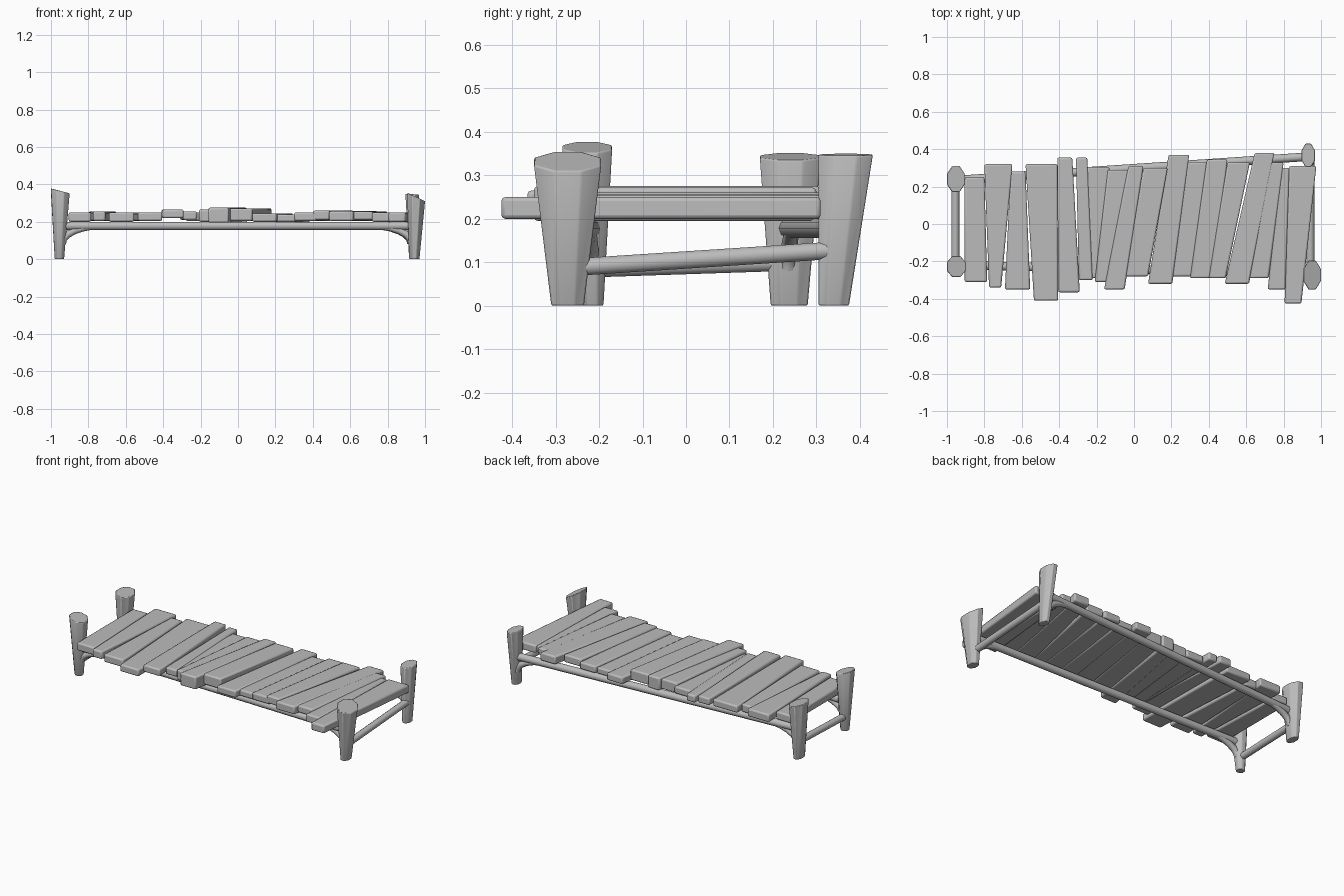
import bpy, bmesh, math
from mathutils import Vector

old = bpy.data.objects.get("Cube")
if old:
    bpy.data.objects.remove(old, do_unlink=True)

wood = bpy.data.materials.new("grey_wood")
wood.use_nodes = True
GREY = (0.5, 0.5, 0.5, 1)
wood.diffuse_color = GREY
wood.node_tree.nodes["Principled BSDF"].inputs["Base Color"].default_value = GREY


def finish(name, bm, bevel=0.0, angle=50):
    bmesh.ops.recalc_face_normals(bm, faces=bm.faces)
    mesh = bpy.data.meshes.new(name)
    bm.to_mesh(mesh)
    bm.free()
    ob = bpy.data.objects.new(name, mesh)
    bpy.context.collection.objects.link(ob)
    mesh.materials.append(wood)
    if bevel:
        mod = ob.modifiers.new("worn_edges", 'BEVEL')
        mod.width = bevel
        mod.segments = 2
    bpy.ops.object.select_all(action='DESELECT')
    ob.select_set(True)
    bpy.context.view_layer.objects.active = ob
    bpy.ops.object.shade_smooth_by_angle(angle=math.radians(angle))


def loft(name, rings, bevel=0.0, angle=50):
    """Skin a list of equal rings of points and cap both ends."""
    bm = bmesh.new()
    vs = [[bm.verts.new(p) for p in ring] for ring in rings]
    n = len(vs[0])
    for a, b in zip(vs, vs[1:]):
        for i in range(n):
            j = (i + 1) % n
            bm.faces.new((a[i], a[j], b[j], b[i]))
    bm.faces.new(vs[0][::-1])
    bm.faces.new(vs[-1])
    finish(name, bm, bevel, angle)


def post(name, foot, top, z_left, z_right):
    """Flared octagonal post; foot and top are x0, x1, y0, y1."""
    rings = []
    for (x0, x1, y0, y1), za, zb in ((foot, 0, 0), (top, z_left, z_right)):
        ring = []
        for i in range(8):
            a = math.radians(22.5 + 45 * i)
            u = math.cos(a) / math.cos(math.pi / 8)
            v = math.sin(a) / math.cos(math.pi / 8)
            ring.append(((x0 + x1) / 2 + u * (x1 - x0) / 2,
                         (y0 + y1) / 2 + v * (y1 - y0) / 2,
                         za + (zb - za) * (u + 1) / 2))
        rings.append(ring)
    loft(name, rings, 0.004)


def pole(name, points, radii, sides=10):
    """Round pole that follows a path."""
    pts = [Vector(p) for p in points]
    rings = []
    for i, (p, r) in enumerate(zip(pts, radii)):
        d = (pts[min(i + 1, len(pts) - 1)] - pts[max(i - 1, 0)]).normalized()
        side = d.cross(Vector((0, 0, 1))).normalized()
        up = side.cross(d)
        rings.append([p + r * (side * math.cos(t) + up * math.sin(t))
                      for t in (math.tau * k / sides for k in range(sides))])
    loft(name, rings)


# Corner posts
post("front_right_post", (-.98, -.93, -.24, -.19), (-1, -.9, -.285, -.17), .378, .352)
post("back_right_post", (-.98, -.93, .195, .28), (-1, -.905, .17, .31), .352, .335)
post("front_left_post", (.915, .97, -.31, -.235), (.905, 1, -.35, -.195), .355, .31)
post("back_left_post", (.915, .965, .305, .375), (.895, .968, .305, .43), .35, .345)

# Long rails and their curved braces
rails = {"front": ((-.95, -.22), (.94, -.265)), "back": ((-.95, .235), (.935, .36))}
for where, (a, b) in rails.items():
    a, b = Vector((*a, .178)), Vector((*b, .178))
    pole(where + "_rail", [a, b], [.023, .023])
    for end, s, e in (("right", a, b), ("left", b, a)):
        d = (e - s).normalized()
        path, radii = [], []
        for i in range(7):
            t = math.pi / 2 * i / 6
            path.append(s + d * (.23 - .22 * math.sin(t)) +
                        Vector((0, 0, -.092 * (1 - math.cos(t)))))
            radii.append(.016 + .005 * i / 6)
        pole(f"{where}_{end}_brace", path, radii, 8)

# End crossbars
pole("right_crossbar", [(-.955, -.22, .085), (-.955, .23, .1)], [.021, .021])
pole("left_crossbar", [(.943, -.265, .088), (.943, .35, .128)], [.021, .021])

# Planks: back edge x0, x1, y; front edge x0, x1, y; bottom z, top z
planks = [
    (-.905, -.80, .25, -.905, -.785, -.31, .20, .25),
    (-.80, -.65, .32, -.775, -.71, -.34, .205, .255),
    (-.66, -.58, .28, -.69, -.555, -.35, .20, .25),
    (-.58, -.41, .32, -.535, -.405, -.41, .205, .25),
    (-.41, -.33, .355, -.405, -.29, -.365, .22, .265),
    (-.31, -.25, .355, -.295, -.22, -.30, .21, .255),
    (-.25, -.13, .305, -.28, -.20, -.29, .205, .25),
    (-.14, -.02, .29, -.21, -.11, -.31, .20, .265),
    (-.03, .05, .31, -.16, -.05, -.35, .195, .275),
    (.05, .18, .30, -.05, .075, -.28, .205, .272),
    (.185, .295, .37, .075, .205, -.32, .20, .245),
    (.285, .39, .33, .20, .31, -.28, .20, .24),
    (.39, .50, .345, .30, .42, -.29, .205, .25),
    (.50, .62, .33, .40, .49, -.29, .21, .26),
    (.645, .75, .38, .485, .615, -.32, .205, .257),
    (.72, .80, .33, .615, .72, -.29, .21, .255),
    (.78, .83, .30, .715, .81, -.35, .20, .25),
    (.83, .975, .31, .805, .895, -.425, .20, .25),
]
for n, (bx0, bx1, by, fx0, fx1, fy, z0, z1) in enumerate(planks, 1):
    loft(f"plank_{n}", [
        [(x0, y, z0), (x1, y, z0), (x1, y, z1), (x0, y, z1)]
        for x0, x1, y in ((fx0, fx1, fy), (bx0, bx1, by))], 0.009)
